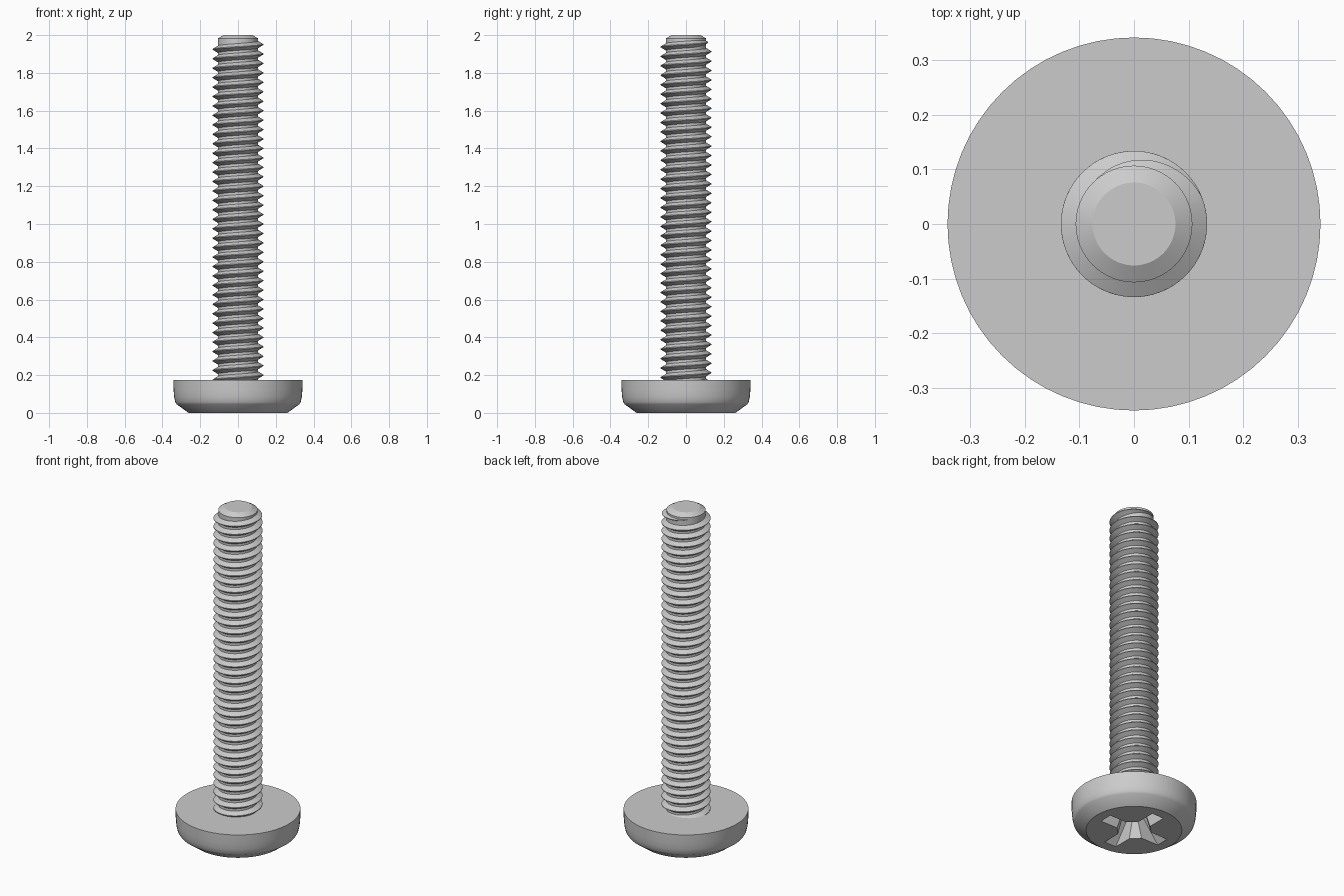
import bpy
import bmesh
import math

cube = bpy.data.objects.get("Cube")
if cube:
    bpy.data.objects.remove(cube, do_unlink=True)

SEGMENTS = 64
MINOR, MAJOR, PITCH = 0.107, 0.134, 0.05

steel = bpy.data.materials.new("grey steel")
steel.use_nodes = True
colour = (0.6, 0.6, 0.6, 1.0)
steel.diffuse_color = colour
steel.node_tree.nodes["Principled BSDF"].inputs["Base Color"].default_value = colour


def loft(name, rings, closed=True):
    """Skin a list of point rings, cap both ends, and return the object."""
    bm = bmesh.new()
    loops = [[bm.verts.new(p) for p in ring] for ring in rings]
    count = len(loops[0])
    for a, b in zip(loops, loops[1:]):
        for i in range(count):
            j = (i + 1) % count
            bm.faces.new((a[i], a[j], b[j], b[i]))
    bm.faces.new(loops[0])
    bm.faces.new(loops[-1])
    bmesh.ops.recalc_face_normals(bm, faces=bm.faces)
    mesh = bpy.data.meshes.new(name)
    bm.to_mesh(mesh)
    bm.free()
    mesh.materials.append(steel)
    obj = bpy.data.objects.new(name, mesh)
    bpy.context.collection.objects.link(obj)
    return obj


def lathe(name, profile):
    angles = [math.tau * i / SEGMENTS for i in range(SEGMENTS)]
    return loft(name, [[(r * math.cos(a), r * math.sin(a), z) for a in angles]
                       for r, z in profile])


def activate(obj):
    bpy.ops.object.select_all(action='DESELECT')
    obj.select_set(True)
    bpy.context.view_layer.objects.active = obj


def cross_ring(length, width, corner, z):
    """Cross outline with bevelled inner corners."""
    arm = [(corner, -width), (length, -width), (length, width), (corner, width)]
    ring = []
    for k in range(4):
        c, s = round(math.cos(k * math.pi / 2)), round(math.sin(k * math.pi / 2))
        ring += [(x * c - y * s, x * s + y * c, z) for x, y in arm]
    return ring


# Head: flat bearing face above, bevelled drive face below
head = lathe("head", [(0.262, 0), (0.325, 0.046), (0.332, 0.057), (0.338, 0.085),
                      (0.341, 0.12), (0.342, 0.175)])

# Tapered cross recess in the drive face
cutter = loft("recess_cutter", [cross_ring(0.22, 0.041, 0.095, -0.02),
                                cross_ring(0.09, 0.032, 0.045, 0.13)])
cutter.hide_render = True
cut = head.modifiers.new("recess", 'BOOLEAN')
cut.operation = 'DIFFERENCE'
cut.solver = 'EXACT'
cut.object = cutter
activate(head)
bpy.ops.object.modifier_apply(modifier=cut.name)
bpy.data.objects.remove(cutter, do_unlink=True)

# Shank core with a chamfered tip
shank = lathe("shank", [(MINOR, 0.15), (MINOR, 1.982), (0.076, 2.0)])

# Right-hand thread ridge, fading out near the tip
start, fade, end = -35.9, 0.06, 0.36
steps = int((end - start) * SEGMENTS)
sections = []
for i in range(steps + 1):
    turn = start + (end - start) * i / steps
    angle = turn * math.tau
    z = 1.95 + PITCH * turn
    size = min(1.0, max(0.04, (end - turn) / (end - fade)))
    crest = MINOR + (MAJOR - MINOR) * size
    root = MINOR - 0.003
    half = 0.003 + 0.017 * size
    profile = [(root, -half), (crest, -0.002), (crest, 0.002), (root, half)]
    sections.append([(r * math.cos(angle), r * math.sin(angle), z + dz)
                     for r, dz in profile])
thread = loft("thread", sections)

for part in (head, shank, thread):
    activate(part)
    bpy.ops.object.shade_smooth_by_angle(angle=math.radians(28))
